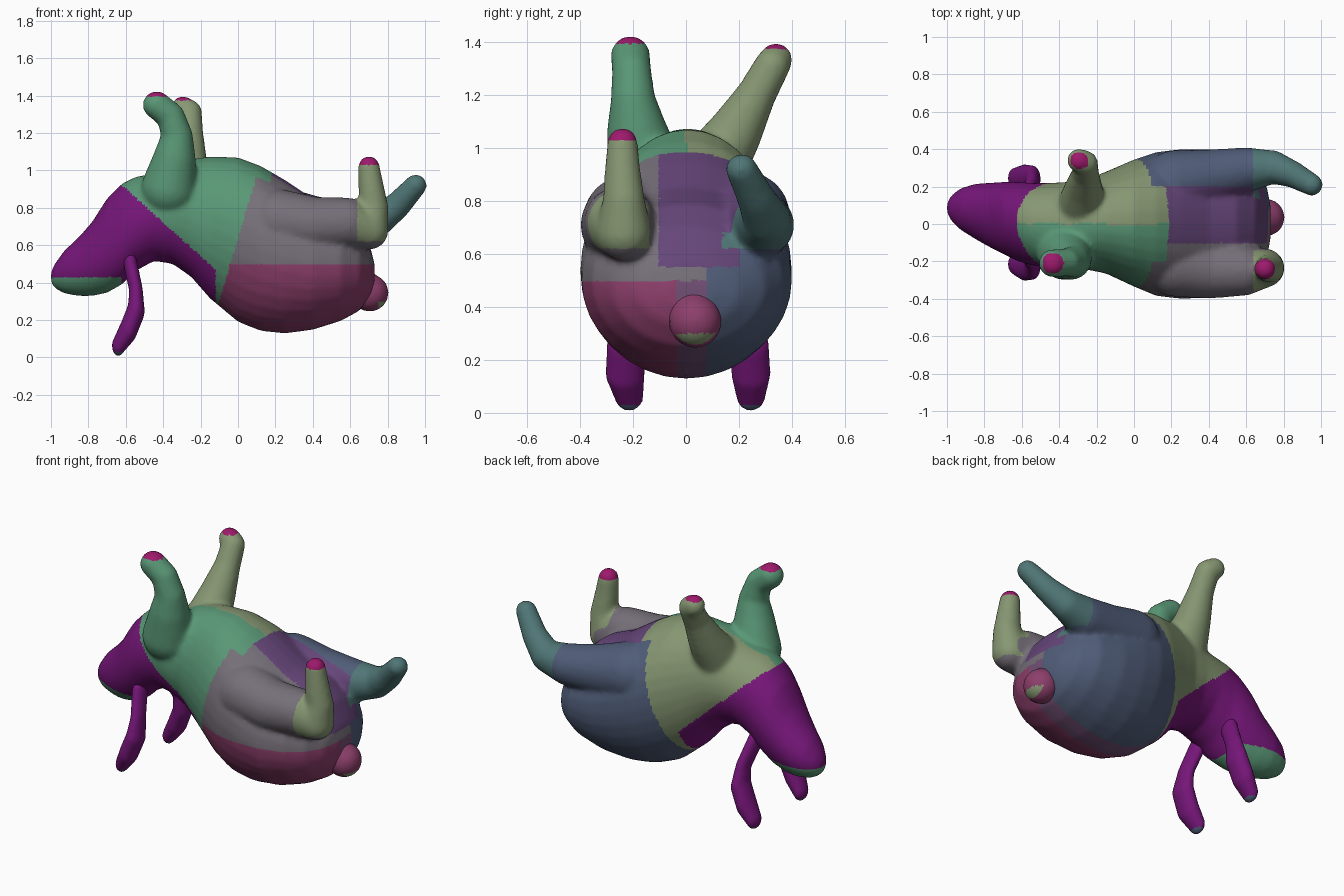
import bpy, bmesh, math
from mathutils import Vector, Matrix

if "Cube" in bpy.data.objects:
    bpy.data.objects.remove(bpy.data.objects["Cube"])

# Palette (linear colours)
COLOURS = {
    "purple": (0.18, 0.008, 0.19), "green": (0.10, 0.31, 0.18), "olive": (0.24, 0.31, 0.17),
    "mauve": (0.18, 0.16, 0.19), "pink": (0.27, 0.05, 0.15), "slate": (0.08, 0.11, 0.19),
    "violet": (0.13, 0.06, 0.19), "teal": (0.08, 0.18, 0.18), "magenta": (0.34, 0.01, 0.15),
    "plum": (0.17, 0.08, 0.18),
}
MATS = {}
for key, c in COLOURS.items():
    m = bpy.data.materials.new(key)
    m.diffuse_color = (*c, 1)
    m.use_nodes = True
    m.node_tree.nodes["Principled BSDF"].inputs["Base Color"].default_value = m.diffuse_color
    MATS[key] = m
KEYS = list(COLOURS)


def chain(bm, path, scale=(1, 1, 1), steps=7):
    """Limb made of closely spaced balls along (x, y, z, radius) points."""
    for a, b in zip(path, path[1:]):
        for i in range(steps + 1):
            x, y, z, r = Vector(a).lerp(Vector(b), i / steps)
            mat = Matrix.Translation((x, y, z)) @ Matrix.Diagonal((*scale, 1))
            bmesh.ops.create_icosphere(bm, subdivisions=3, radius=r, matrix=mat)


def loft(bm, slices, n=32):
    """Closed body through elliptical slices (x, z low, z high, y low, y high)."""
    rings = []
    for x, z0, z1, y0, y1 in slices:
        cy, cz, ry, rz = (y0 + y1) / 2, (z0 + z1) / 2, (y1 - y0) / 2, (z1 - z0) / 2
        rings.append([bm.verts.new((x, cy + ry * math.cos(t), cz + rz * math.sin(t)))
                      for t in (2 * math.pi * i / n for i in range(n))])
    for a, b in zip(rings, rings[1:]):
        for i in range(n):
            j = (i + 1) % n
            bm.faces.new((a[i], a[j], b[j], b[i]))
    bm.faces.new(rings[0][::-1])
    bm.faces.new(rings[-1])
    bmesh.ops.recalc_face_normals(bm, faces=bm.faces[:])


def skin(name, bm, colour, voxel=0.014, smooth=8):
    """Fuse overlapping volumes into one smooth skin and colour it by position."""
    me = bpy.data.meshes.new(name)
    bm.to_mesh(me)
    bm.free()
    ob = bpy.data.objects.new(name, me)
    bpy.context.collection.objects.link(ob)
    rm = ob.modifiers.new("fuse", "REMESH")
    rm.mode, rm.voxel_size = "VOXEL", voxel
    sm = ob.modifiers.new("soften", "SMOOTH")
    sm.factor, sm.iterations = 0.5, smooth
    dg = bpy.context.evaluated_depsgraph_get()
    out = bpy.data.meshes.new_from_object(ob.evaluated_get(dg))
    ob.modifiers.clear()
    ob.data = out
    out.materials.clear()
    for key in KEYS:
        out.materials.append(MATS[key])
    for p in out.polygons:
        p.use_smooth = True
        p.material_index = KEYS.index(colour(*p.center))
    return ob


def body_colour(x, y, z):
    # paw tips
    if z > 1.395 or (z > 1.375 and y > 0) or (z > 1.03 and x > 0.6):
        return "magenta"
    # head and neck
    if x < -0.12 and z < 0.92 - 0.9 * (x + 0.62):
        return "green" if x < -0.62 and z < 0.43 else "purple"
    # chest and front legs
    if x < 0.1 - 0.3 * (0.97 - z) + (0.08 if abs(y) < 0.2 and z > 0.8 else 0):
        return "green" if y < 0 else "olive"
    # hind feet
    if x > 0.64 and z > 0.62 and abs(y) > 0.14:
        return "olive" if y < 0 else "teal"
    # rump and thighs
    if z > 0.55 and -0.1 < y < 0.2:
        return "violet"
    if y > 0.08:
        return "slate"
    if z > 0.5:
        return "mauve"
    return "pink" if y < -0.04 else "plum"


# Body, head and legs as one skin
bm = bmesh.new()
loft(bm, [
    (-1.0, .40, .46, .06, .11), (-.98, .37, .50, .02, .15), (-.93, .342, .57, -.03, .19),
    (-.85, .328, .645, -.08, .215), (-.78, .328, .725, -.12, .22), (-.7, .345, .85, -.16, .225),
    (-.62, .39, .93, -.2, .225), (-.55, .46, .965, -.22, .22), (-.45, .515, .985, -.235, .22),
    (-.35, .50, 1.02, -.25, .225), (-.25, .43, 1.06, -.245, .24), (-.15, .315, 1.075, -.265, .28),
    (0, .19, 1.07, -.335, .345), (.12, .142, 1.025, -.385, .385), (.25, .128, .95, -.4, .4),
    (.4, .148, .85, -.395, .4), (.55, .195, .79, -.355, .37), (.65, .25, .7, -.28, .30),
    (.71, .33, .58, -.18, .2), (.73, .4, .5, -.08, .1)])
# near front leg
chain(bm, [(-.37, -.15, .9, .15), (-.34, -.185, 1.06, .115), (-.325, -.2, 1.18, .085),
           (-.36, -.205, 1.29, .075), (-.435, -.21, 1.35, .075)])
# far front leg
chain(bm, [(-.28, .1, .93, .13), (-.27, .18, 1.05, .105), (-.26, .265, 1.2, .075),
           (-.26, .325, 1.31, .068), (-.295, .34, 1.335, .063)])
# near hind leg
chain(bm, [(.22, -.22, .73, .17), (.4, -.25, .71, .15), (.58, -.25, .72, .135),
           (.7, -.235, .68, .105), (.725, -.235, .8, .08), (.71, -.24, .93, .067),
           (.7, -.24, 1.02, .058)])
# far hind leg
chain(bm, [(.22, .22, .74, .175), (.4, .255, .72, .145), (.6, .29, .71, .12),
           (.74, .305, .73, .09), (.85, .265, .81, .072), (.95, .21, .92, .06)])
skin("body_with_legs", bm, body_colour)

# Drooping ears
for side, name in ((-1, "ear_near"), (1, "ear_far")):
    bm = bmesh.new()
    shift = 0.015 if side > 0 else 0
    chain(bm, [(-.575, side * .14, .5, .06), (-.545, side * .2 + shift, .36, .058),
               (-.545, side * .225 + shift, .25, .075), (-.585, side * .23 + shift, .15, .075),
               (-.64, side * .215 + 2 * shift, .062, .055)],
          scale=(.62, 1, 1))
    skin(name, bm, lambda x, y, z: "purple" if z > 0.03 else "slate", 0.011, 4)

# Round tail
bm = bmesh.new()
chain(bm, [(.62, .02, .40, .1), (.705, .035, .345, .1)])
skin("tail", bm, lambda x, y, z: "olive" if z < .3 and x > .75 else "pink", 0.012, 4)
